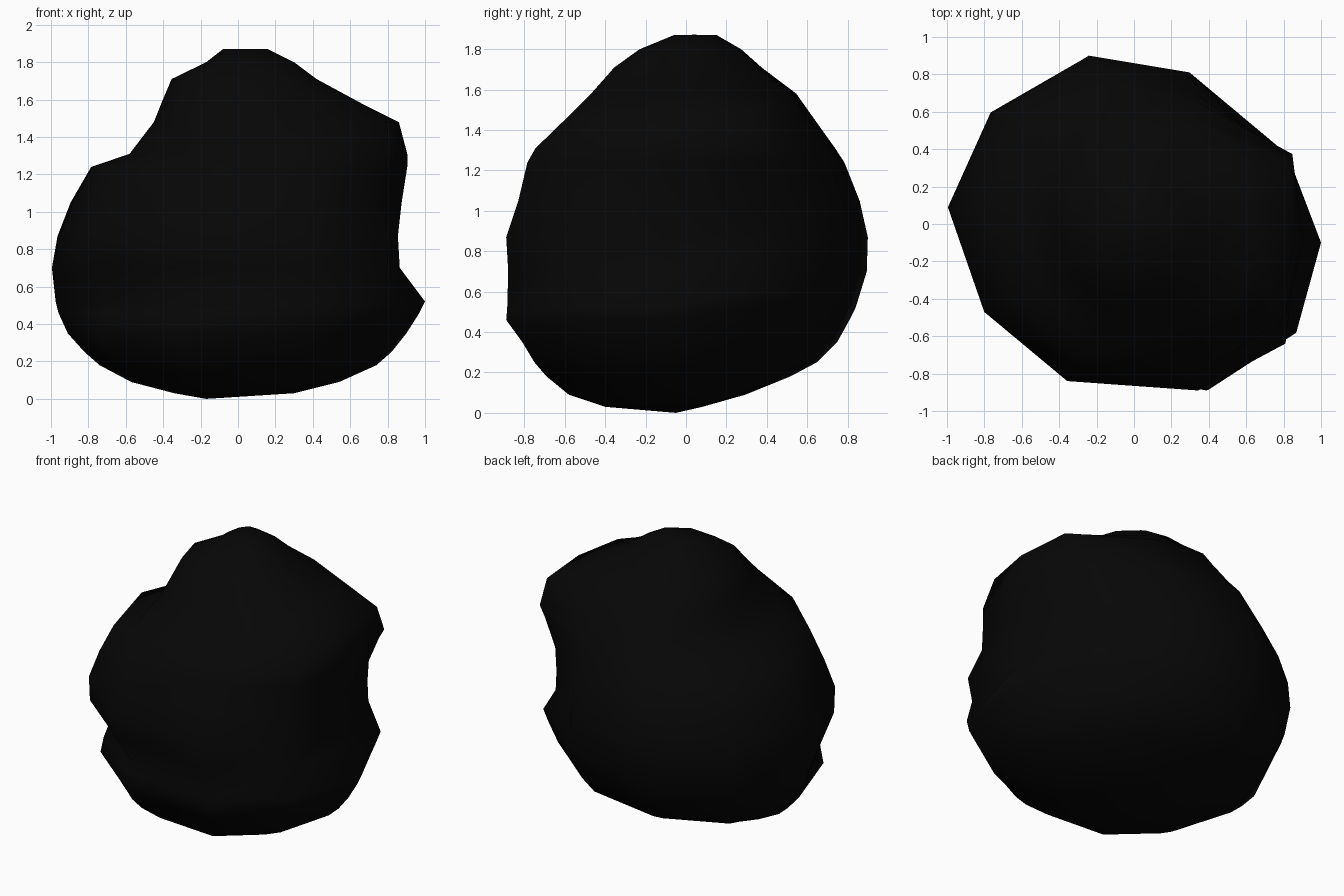
import bpy, bmesh, math

if "Cube" in bpy.data.objects:
    bpy.data.objects.remove(bpy.data.objects["Cube"])

# Plan outline of the boulder (ten corners, counter-clockwise)
OUTLINE = [(1.0, -.1), (.82, .4), (.35, .81), (-.25, .9), (-.77, .6),
           (-1.0, .09), (-.83, -.47), (-.37, -.84), (.4, -.89), (.86, -.58)]

# Layers: height, left, right, front, back reach
LAYERS = [
    (.03, .34, .30, .40, .08),
    (.09, .57, .54, .58, .29),
    (.18, .74, .74, .69, .51),
    (.25, .82, .82, .75, .64),
    (.35, .91, .90, .81, .74),
    (.46, .96, .97, .89, .80),
    (.52, .975, 1.0, .885, .83),
    (.70, .995, .865, .88, .885),
    (.87, .965, .855, .89, .89),
    (1.05, .895, .875, .83, .85),
    (1.24, .785, .905, .785, .775),
    (1.31, .58, .905, .745, .73),
    (1.48, .45, .86, .57, .61),
    (1.58, .41, .66, .47, .54),
    (1.71, .355, .42, .355, .37),
    (1.80, .17, .30, .23, .27),
    (1.87, .08, .16, .06, .15),
]


def bump(z, centre, width):
    return math.exp(-((z - centre) / width) ** 2)


def layer_point(u, v, layer):
    z, left, right, front, back = layer
    x = u * (right if u > 0 else left)
    y = v / .89 * (back if v > 0 else front)
    scale = 1
    # undercut on the front left
    if u < -.3 and v < -.3:
        scale -= .15 * bump(z, .54, .12)
    # shoulder on the back right
    if u > .8 and v > .3:
        scale += .19 * bump(z, 1.42, .2)
    # full flank and shoulder on the front right
    if u > .8 and v < -.5:
        scale += .11 * bump(z, .82, .18) + .08 * bump(z, 1.45, .15)
        scale += .04 * bump(z, .34, .1)
    x, y = x * scale, y * scale
    # ledge on the right climbs towards the back
    if x > 0 and y > 0:
        z += .3 * x * y * bump(z, .6, .3)
    return x, y, z


bm = bmesh.new()
rings = [[bm.verts.new(layer_point(u, v, layer)) for u, v in OUTLINE]
         for layer in LAYERS]
n = len(OUTLINE)
for low, high in zip(rings, rings[1:]):
    for i in range(n):
        j = (i + 1) % n
        bm.faces.new((low[i], low[j], high[j], high[i]))

# Bottom tip and crown
tip = bm.verts.new((-.17, -.05, 0))
crown = bm.verts.new((.04, .04, 1.872))
for i in range(n):
    j = (i + 1) % n
    bm.faces.new((tip, rings[0][j], rings[0][i]))
    bm.faces.new((crown, rings[-1][i], rings[-1][j]))

bmesh.ops.recalc_face_normals(bm, faces=bm.faces)
for face in bm.faces:
    face.smooth = True

mesh = bpy.data.meshes.new("boulder")
bm.to_mesh(mesh)
bm.free()
boulder = bpy.data.objects.new("boulder", mesh)
bpy.context.collection.objects.link(boulder)

black = bpy.data.materials.new("coal black")
black.diffuse_color = (.002, .002, .002, 1)
black.use_nodes = True
black.node_tree.nodes["Principled BSDF"].inputs["Base Color"].default_value = black.diffuse_color
mesh.materials.append(black)
